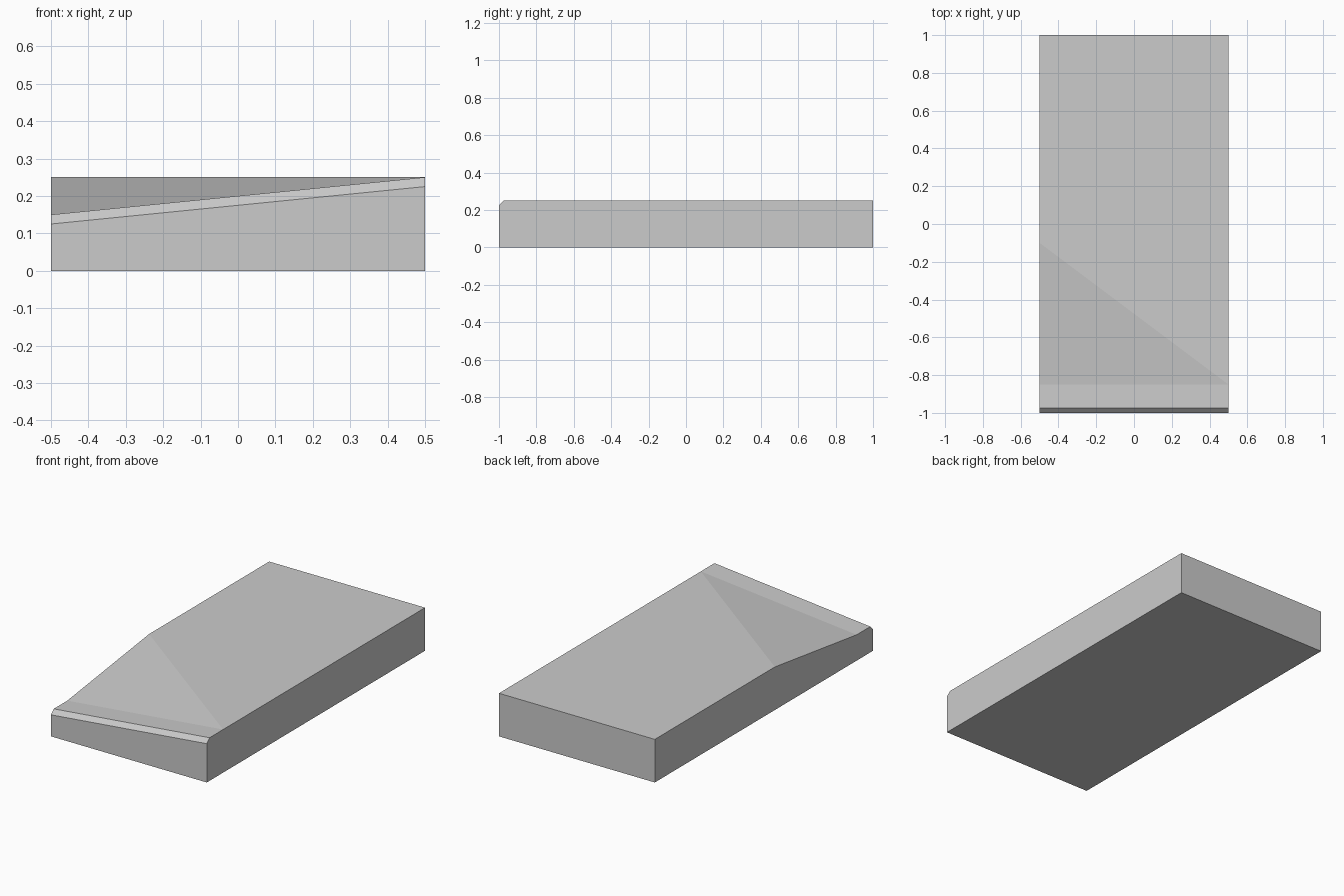
import bpy
import bmesh

cube = bpy.data.objects.get("Cube")
if cube:
    bpy.data.objects.remove(cube, do_unlink=True)

# Single flat grey
grey = bpy.data.materials.new("plain_grey")
grey.use_nodes = True
colour = (0.6, 0.6, 0.6, 1)
grey.diffuse_color = colour
grey.node_tree.nodes["Principled BSDF"].inputs["Base Color"].default_value = colour

HALF_WIDTH, HEIGHT, DROP = 0.5, 0.25, 0.1
CHAMFER = 0.025


def side_profile(bm, x, top, ramp_end=None):
    """Side outline, from the front bottom edge over the top to the back."""
    points = {
        "front_base": (-1, 0),
        "chamfer_low": (-1, top - CHAMFER),
        "chamfer_high": (-1 + CHAMFER, top),
        "ledge": (-0.85, top),
        "back_top": (1, HEIGHT),
        "back_base": (1, 0),
    }
    verts = {name: bm.verts.new((x, y, z)) for name, (y, z) in points.items()}
    verts["ramp_end"] = (
        bm.verts.new((x, ramp_end, HEIGHT)) if ramp_end is not None else verts["ledge"]
    )
    return verts


bm = bmesh.new()
low = side_profile(bm, -HALF_WIDTH, HEIGHT - DROP, ramp_end=-0.1)
high = side_profile(bm, HALF_WIDTH, HEIGHT)

# Front, chamfer, ledge, triangular ramp, top, back and bottom
order = ["front_base", "chamfer_low", "chamfer_high", "ledge",
         "ramp_end", "back_top", "back_base"]
for a, b in zip(order, order[1:] + order[:1]):
    corners = [low[a], high[a], high[b], low[b]]
    bm.faces.new(list(dict.fromkeys(corners)))

# Side walls
for side in (low, high):
    bm.faces.new(list(dict.fromkeys(side[name] for name in order)))

bmesh.ops.recalc_face_normals(bm, faces=bm.faces[:])
mesh = bpy.data.meshes.new("sloped_slab")
bm.to_mesh(mesh)
bm.free()
mesh.materials.append(grey)
slab = bpy.data.objects.new("sloped_slab", mesh)
bpy.context.collection.objects.link(slab)
